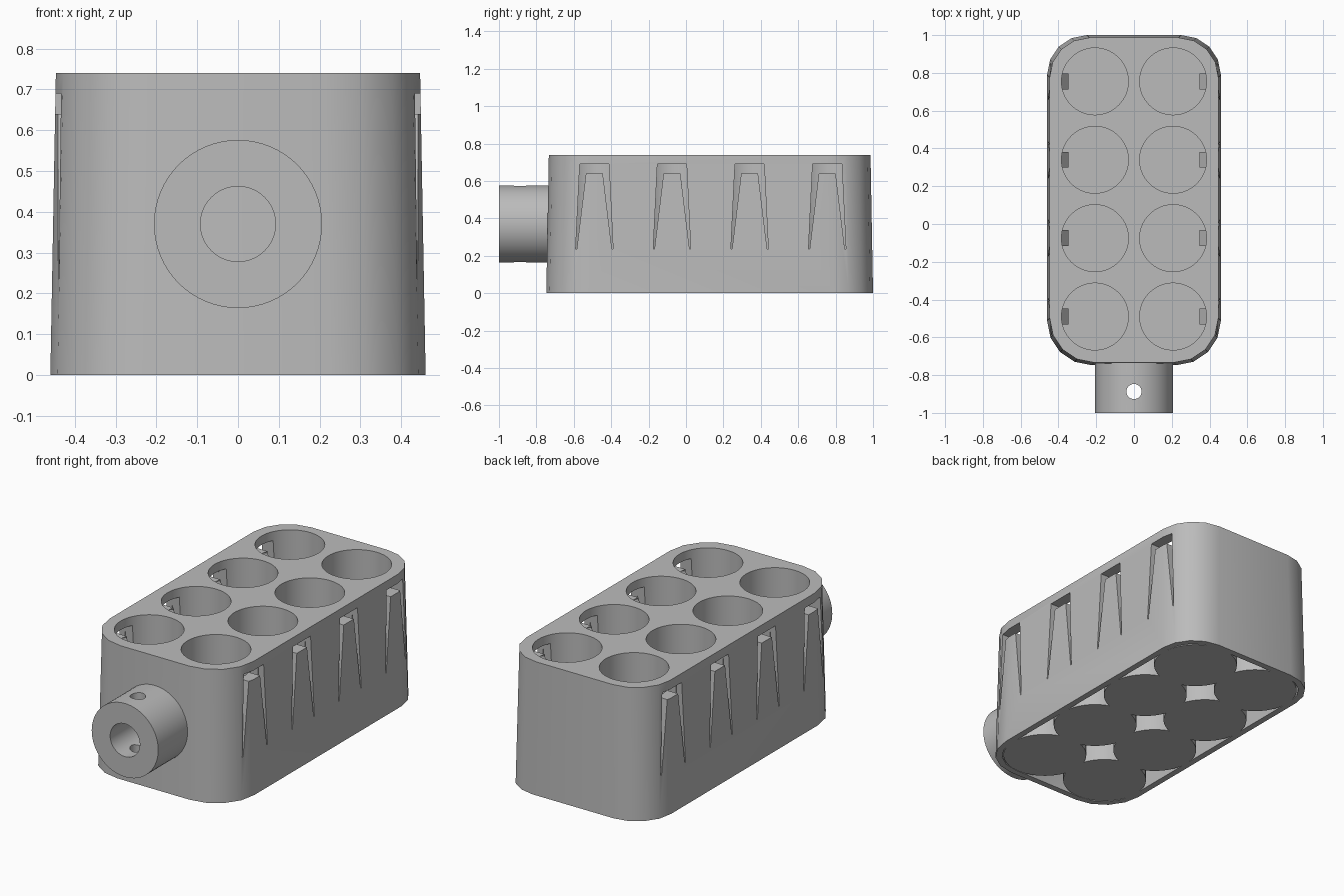
import bpy, bmesh, math
from mathutils import Matrix, Vector

if "Cube" in bpy.data.objects:
    bpy.data.objects.remove(bpy.data.objects["Cube"], do_unlink=True)

grey = bpy.data.materials.new("plain grey")
grey.use_nodes = True
GREY = (0.5, 0.5, 0.5, 1)
grey.diffuse_color = GREY
grey.node_tree.nodes["Principled BSDF"].inputs["Base Color"].default_value = GREY


def finish(bm, name):
    bmesh.ops.recalc_face_normals(bm, faces=bm.faces)
    mesh = bpy.data.meshes.new(name)
    bm.to_mesh(mesh)
    bm.free()
    mesh.materials.append(grey)
    ob = bpy.data.objects.new(name, mesh)
    bpy.context.collection.objects.link(ob)
    return ob


def loft(name, lower, upper):
    """Solid between two matching loops of points."""
    bm = bmesh.new()
    a = [bm.verts.new(p) for p in lower]
    b = [bm.verts.new(p) for p in upper]
    bm.faces.new(a)
    bm.faces.new(b)
    for i in range(len(a)):
        j = (i + 1) % len(a)
        bm.faces.new((a[i], a[j], b[j], b[i]))
    return finish(bm, name)


def cylinder(name, radius, start, end, sides=64):
    start, end = Vector(start), Vector(end)
    axis = end - start
    turn = Vector((0, 0, 1)).rotation_difference(axis).to_matrix().to_4x4()
    bm = bmesh.new()
    bmesh.ops.create_cone(bm, cap_ends=True, segments=sides, radius1=radius, radius2=radius,
                          depth=axis.length, matrix=Matrix.Translation((start + end) / 2) @ turn)
    return finish(bm, name)


def combine(target, other, operation="DIFFERENCE"):
    mod = target.modifiers.new("bool", "BOOLEAN")
    mod.solver, mod.operation, mod.object = "EXACT", operation, other
    bpy.context.view_layer.objects.active = target
    bpy.ops.object.modifier_apply(modifier=mod.name)
    bpy.data.objects.remove(other, do_unlink=True)


def outline(z, inset=0.0):
    """Rounded rectangle of the tapered case at height z."""
    taper = 0.0135 * z / 0.74 + inset
    hx, front, back = 0.46 - taper, -0.747 + taper, 1.0 - taper
    pts = []
    for sx, y, sy, r, first in ((1, front, 1, 0.235, 270), (1, back, -1, 0.21, 0),
                                (-1, back, -1, 0.21, 90), (-1, front, 1, 0.235, 180)):
        r -= inset
        for k in range(5):
            t = math.radians(first + 22.5 * k)
            pts.append((sx * (hx - r) + r * math.cos(t), y + sy * r + r * math.sin(t), z))
    return pts


HEIGHT, WALL, CUP_X = 0.74, 0.035, 0.207
ROWS = [-0.49 + 0.415 * i for i in range(4)]
CUPS = [(s * CUP_X, y) for s in (-1, 1) for y in ROWS]

# Tapered case, hollow underneath around the cup walls
case = loft("case", outline(0), outline(HEIGHT))
hollow = loft("hollow", outline(-0.05, WALL), outline(HEIGHT - 0.04, WALL))
for x, y in CUPS:
    combine(hollow, cylinder("cup_wall", 0.22, (x, y, -0.2), (x, y, 0.9)))
combine(case, hollow)

# Eight round cups
for x, y in CUPS:
    combine(case, cylinder("cup_bore", 0.177, (x, y, 0.03), (x, y, 0.9)))

# Slots around the spring tongues, and a wedge catch on each tongue
for x, y in CUPS:
    side = 1 if x > 0 else -1
    slot = [(-0.1, 0.235), (-0.078, 0.69), (0.078, 0.69), (0.1, 0.235),
            (0.094, 0.235), (0.045, 0.64), (-0.045, 0.64), (-0.094, 0.235)]
    combine(case, loft("slot", [(side * 0.29, y + u, z) for u, z in slot],
                       [(side * 0.52, y + u, z) for u, z in slot]))
    catch = [(0.41, 0.64), (0.385, 0.64), (0.346, 0.59), (0.346, 0.56), (0.385, 0.48), (0.41, 0.48)]
    combine(case, loft("catch", [(side * u, y - 0.042, z) for u, z in catch],
                       [(side * u, y + 0.042, z) for u, z in catch]), "UNION")

# Handle socket with a bore and a cross pin hole
AXIS = 0.37
socket = cylinder("handle_socket", 0.206, (0, -1, AXIS), (0, -0.725, AXIS))
combine(socket, cylinder("bore", 0.092, (0, -1.1, AXIS), (0, -0.6, AXIS)))
combine(socket, cylinder("pin_hole", 0.04, (0, -0.887, 0), (0, -0.887, 0.8), 32))

# Smooth shading with sharp edges kept
for ob in (case, socket):
    bpy.ops.object.select_all(action="DESELECT")
    ob.select_set(True)
    bpy.context.view_layer.objects.active = ob
    bpy.ops.object.shade_smooth_by_angle(angle=math.radians(30))
